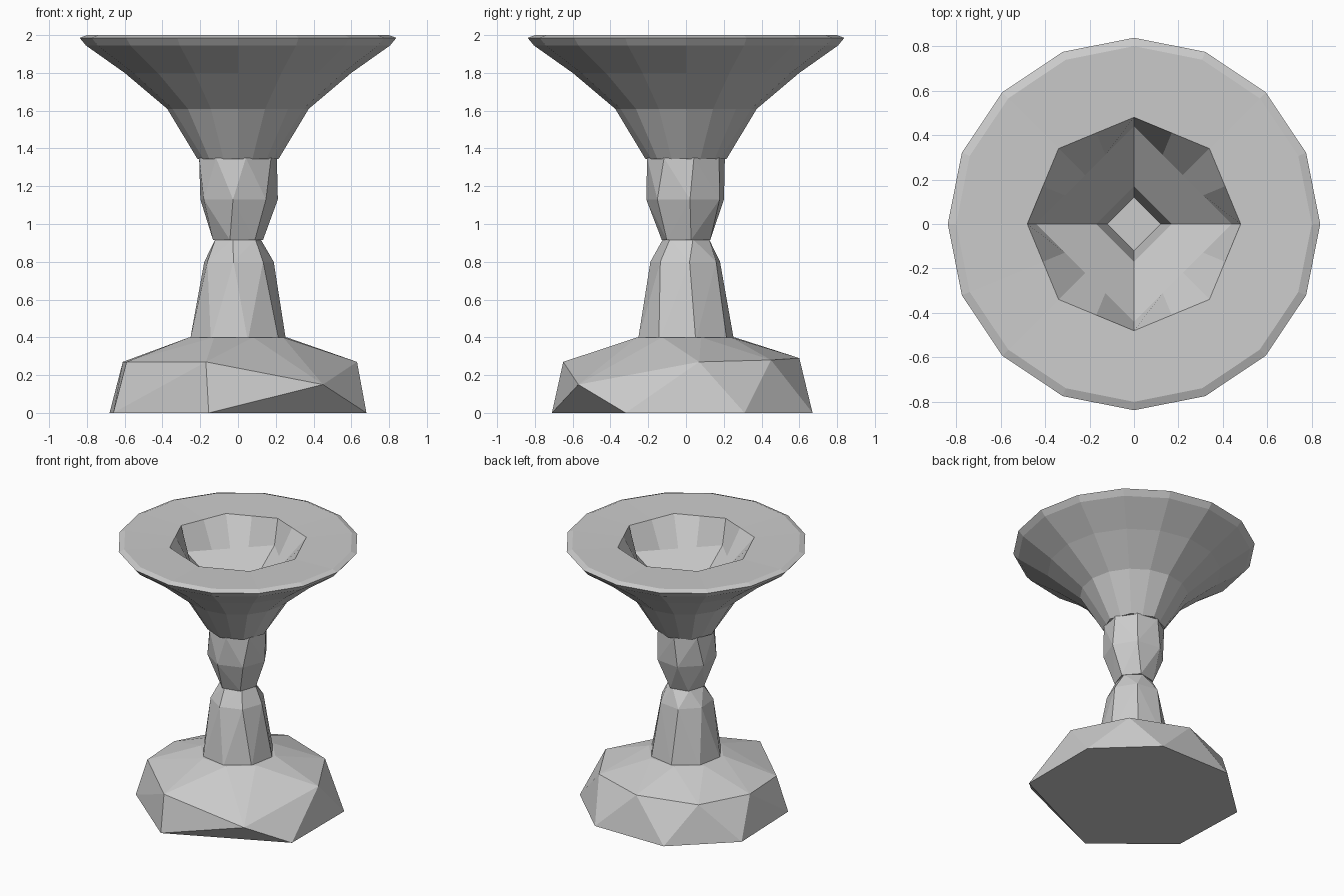
import bpy, bmesh
from math import cos, sin, pi

if "Cube" in bpy.data.objects:
    bpy.data.objects.remove(bpy.data.objects["Cube"])


def finish(name, bm):
    bmesh.ops.recalc_face_normals(bm, faces=bm.faces)
    me = bpy.data.meshes.new(name)
    bm.to_mesh(me)
    bm.free()
    ob = bpy.data.objects.new(name, me)
    bpy.context.collection.objects.link(ob)
    return ob


def circle(r, z, n, turn=0.0):
    return [(r * cos(2 * pi * i / n + turn), r * sin(2 * pi * i / n + turn), z) for i in range(n)]


def faceted_ring(r, z, sides, count):
    """count points spread along the outline of a polygon with fewer sides"""
    pts = []
    step = 2 * pi / sides
    for i in range(count):
        a = 2 * pi * i / count
        k = r * cos(step / 2) / cos(a % step - step / 2)
        pts.append((k * cos(a), k * sin(a), z))
    return pts


def hull(name, pts):
    bm = bmesh.new()
    for p in pts:
        bm.verts.new(p)
    res = bmesh.ops.convex_hull(bm, input=bm.verts)
    loose = [v for v in bm.verts if not v.link_faces]
    bmesh.ops.delete(bm, geom=loose, context='VERTS')
    return finish(name, bm)


def loft(name, rings):
    bm = bmesh.new()
    vs = [[bm.verts.new(p) for p in ring] for ring in rings]
    n = len(vs[0])
    for a, b in zip(vs, vs[1:]):
        for i in range(n):
            j = (i + 1) % n
            bm.faces.new((a[i], a[j], b[j], b[i]))
    bm.faces.new(vs[0])
    bm.faces.new(vs[-1])
    return finish(name, bm)


# chipped seven-sided foot
foot = [(.68, -.32), (.68, .31), (.30, .67), (-.28, .67), (-.68, .30), (-.66, -.29), (-.155, -.71)]
shoulder = [(-.17, -.65, .27), (.45, -.57, .15), (.63, .07, .27), (.42, .45, .28),
            (0, .60, .29), (-.42, .45, .27), (-.61, .10, .27), (-.59, -.25, .27)]
hull("foot", [(x, y, 0) for x, y in foot] + shoulder + circle(.27, .40, 8, .3))

# tapered lower stem and faceted knop
hull("lower_stem", circle(.26, .38, 8, .2) + circle(.19, .80, 7, .1) + circle(.125, .92, 6, .3))
hull("knop", circle(.135, .915, 6, .2) + circle(.212, 1.13, 7, .1) + circle(.21, 1.35, 8, .2))

# flared bowl with wide flat rim and a diamond-shaped hollow
N = 16
bowl = [faceted_ring(r, z, s, N) for r, z, s in
        [(.215, 1.345, 8), (.375, 1.61, 16), (.60, 1.80, 16), (.805, 1.945, 16), (.838, 1.985, 16),
         (.80, 2.0, 16), (.48, 1.99, 8), (.44, 1.80, 4), (.17, 1.60, 4), (.12, 1.38, 4)]]
loft("bowl", bowl)
